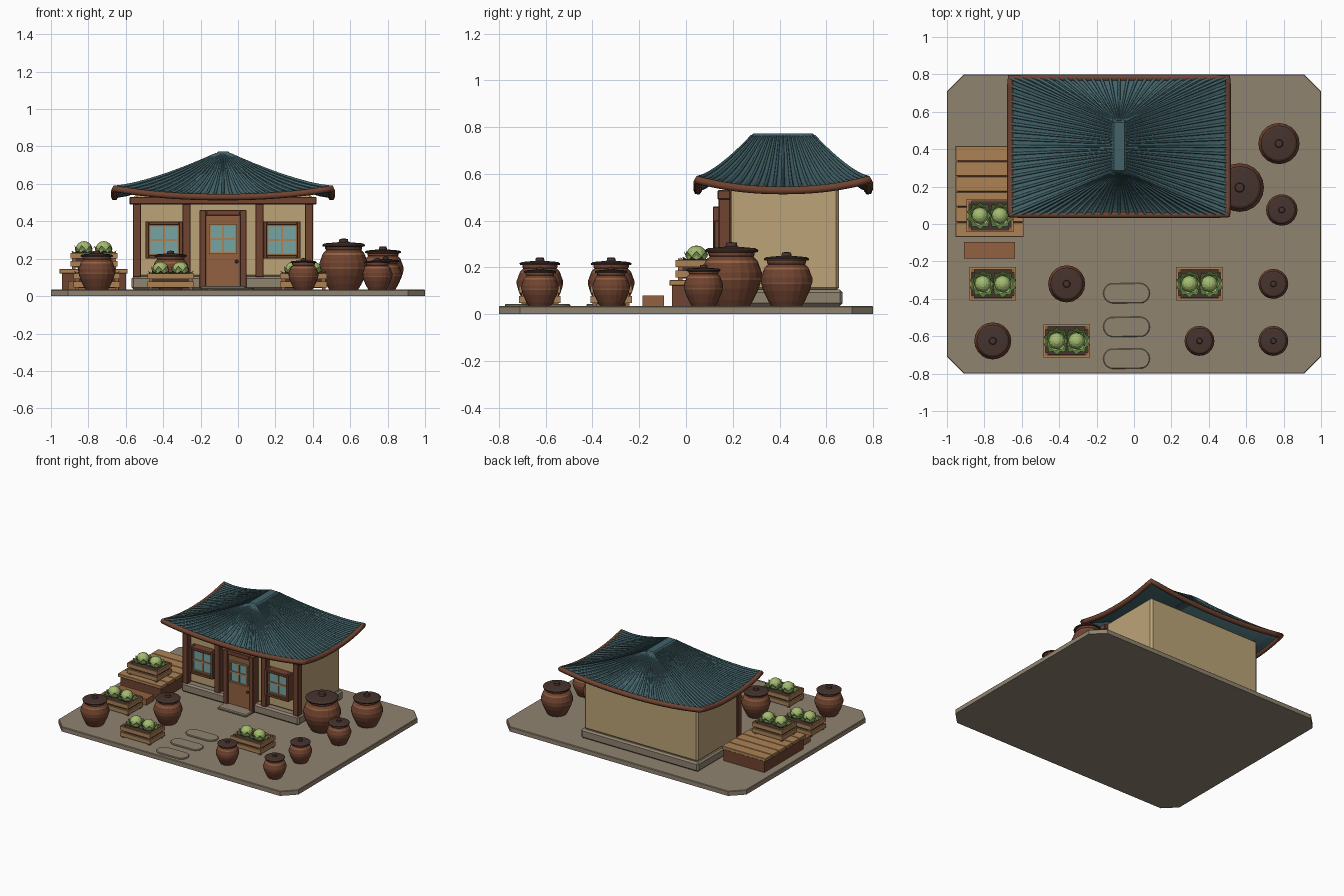
import bpy, bmesh, math
from mathutils import Vector, Matrix

if "Cube" in bpy.data.objects:
    bpy.data.objects.remove(bpy.data.objects["Cube"], do_unlink=True)


def material(name, *rgb):
    lin = [((c / 255 + 0.055) / 1.055) ** 2.4 for c in rgb] + [1]
    m = bpy.data.materials.new(name)
    m.use_nodes = True
    m.diffuse_color = lin
    m.node_tree.nodes["Principled BSDF"].inputs["Base Color"].default_value = lin
    return m


TILE = material("roof_teal", 66, 98, 104)
WOOD = material("red_brown", 112, 67, 48)
DOOR = material("mid_brown", 146, 97, 64)
PLANK = material("plank_tan", 172, 130, 86)
WALL = material("plaster", 188, 164, 120)
STONE = material("stone", 144, 131, 112)
GLASS = material("glass", 118, 164, 164)
LEAF = material("pale_green", 164, 188, 112)
DARKLEAF = material("dark_green", 84, 118, 56)
DARK = material("dark_brown", 70, 51, 45)


def finish(name, bm, *mats):
    me = bpy.data.meshes.new(name)
    bm.to_mesh(me)
    bm.free()
    for m in mats:
        me.materials.append(m)
    ob = bpy.data.objects.new(name, me)
    bpy.context.collection.objects.link(ob)
    return ob


def boxes(name, mat, items, bevel=0.0):
    """Each item is (x0, x1, y0, y1, z0, z1)."""
    bm = bmesh.new()
    for x0, x1, y0, y1, z0, z1 in items:
        mid = Vector((x0 + x1, y0 + y1, z0 + z1)) / 2
        size = Matrix.Diagonal((x1 - x0, y1 - y0, z1 - z0, 1))
        bmesh.ops.create_cube(bm, size=1, matrix=Matrix.Translation(mid) @ size)
    ob = finish(name, bm, mat)
    if bevel:
        mod = ob.modifiers.new("bevel", "BEVEL")
        mod.width, mod.segments = bevel, 1
    return ob


def prism(name, mat, outline, z0, z1, bevel=0.004):
    bm = bmesh.new()
    face = bm.faces.new([bm.verts.new((x, y, z0)) for x, y in outline])
    ext = bmesh.ops.extrude_face_region(bm, geom=[face])["geom"]
    bmesh.ops.translate(bm, vec=(0, 0, z1 - z0), verts=[v for v in ext if isinstance(v, bmesh.types.BMVert)])
    bmesh.ops.recalc_face_normals(bm, faces=bm.faces)
    rim = [e for e in bm.edges if all(v.co.z > (z0 + z1) / 2 for v in e.verts)]
    bmesh.ops.bevel(bm, geom=rim, offset=bevel, segments=1, affect="EDGES")
    return finish(name, bm, mat)


def tubes(name, mat, paths, depth, closed=False, taper=1.0):
    cu = bpy.data.curves.new(name, "CURVE")
    cu.dimensions = "3D"
    cu.bevel_depth, cu.bevel_resolution, cu.use_fill_caps = depth, 1, True
    for path in paths:
        sp = cu.splines.new("POLY")
        sp.points.add(len(path) - 1)
        sp.use_cyclic_u = closed
        for i, (pt, p) in enumerate(zip(sp.points, path)):
            pt.co = (*p, 1)
            pt.radius = 1 + (taper - 1) * i / (len(path) - 1)
    cu.materials.append(mat)
    ob = bpy.data.objects.new(name, cu)
    bpy.context.collection.objects.link(ob)
    bpy.ops.object.select_all(action="DESELECT")
    ob.select_set(True)
    bpy.context.view_layer.objects.active = ob
    bpy.ops.object.convert(target="MESH")


# Ground slab with cut corners, stepping stones and door step
G = 0.035
corner = [(1, 0.71), (0.91, 0.8)]
half = corner + [(-x, y) for x, y in reversed(corner)]
prism("ground", STONE, half + [(-x, -y) for x, y in half], 0, G)
for i, y in enumerate((-0.37, -0.55, -0.72)):
    ring = [math.tau * k / 20 for k in range(20)]
    oval = [(-0.04 + math.copysign(0.07, math.cos(a)) + 0.055 * math.cos(a), y + 0.055 * math.sin(a)) for a in ring]
    prism(f"stepping_stone_{i}", STONE, oval, G, G + 0.009)
boxes("door_step", STONE, [(-0.2, 0.04, 0.04, 0.15, G, 0.055)], 0.006)

# House body, symmetric about CX
CX, CY = -0.08, 0.415
boxes("plinth", STONE, [(CX - 0.49, CX + 0.49, 0.135, 0.67, G, 0.105)], 0.012)
boxes("walls", WALL, [(CX - 0.475, CX + 0.475, 0.18, 0.655, 0.1, 0.545)], 0.014)
timber = [(CX - 0.5, CX + 0.5, 0.135, 0.19, 0.49, 0.53)]
for x in (-0.46, -0.195, 0.195, 0.46):
    timber.append((CX + x - 0.022, CX + x + 0.022, 0.14, 0.19, 0.1, 0.5))
boxes("posts_and_beam", WOOD, timber, 0.004)


def frame(x0, x1, z0, z1, w, y0, y1):
    return [(x0, x0 + w, y0, y1, z0, z1), (x1 - w, x1, y0, y1, z0, z1),
            (x0 + w, x1 - w, y0, y1, z0, z0 + w), (x0 + w, x1 - w, y0, y1, z1 - w, z1)]


def glazing(name, x, z, w, h, y):
    """Glass with a slim border and a cross of glazing bars."""
    boxes(name + "_glass", GLASS, [(x - w, x + w, y, 0.18, z - h, z + h)])
    bars = frame(x - w, x + w, z - h, z + h, 0.01, y - 0.008, y)
    bars += [(x - 0.006, x + 0.006, y - 0.007, y, z - h, z + h), (x - w, x + w, y - 0.007, y, z - 0.006, z + 0.006)]
    boxes(name + "_bars", PLANK, bars)


for side, x in (("right", CX - 0.315), ("left", CX + 0.315)):
    boxes(side + "_window_frame", WOOD, frame(x - 0.1, x + 0.1, 0.2, 0.4, 0.02, 0.12, 0.19), 0.003)
    glazing(side + "_window", x, 0.3, 0.082, 0.082, 0.145)

boxes("door_frame", WOOD, [(CX - 0.125, CX - 0.09, 0.115, 0.19, 0.04, 0.46), (CX + 0.09, CX + 0.125, 0.115, 0.19, 0.04, 0.46),
                           (CX - 0.09, CX + 0.09, 0.115, 0.19, 0.43, 0.46)], 0.003)
boxes("door", DOOR, [(CX - 0.092, CX + 0.092, 0.13, 0.18, 0.05, 0.435)])
glazing("door_window", CX, 0.305, 0.075, 0.08, 0.127)
bm = bmesh.new()
bmesh.ops.create_uvsphere(bm, u_segments=10, v_segments=6, radius=0.01, matrix=Matrix.Translation((CX + 0.073, 0.122, 0.185)))
finish("door_knob", bm, DARK)

# Hipped roof: rings swept from the lifted eave up to a short ridge
EX, EY, RX, RY = 0.58, 0.365, 0.036, 0.135


def roof_point(side, u, t, lift=0.0):
    """side 0-3 around the roof, u -1..1 along it, t 0 at ridge, 1 at eave."""
    ux, uy = [(u, -1), (1, u), (-u, 1), (-1, -u)][side]
    eave = 0.535 + 0.045 * abs(u) ** 2.2
    z = 0.76 + (eave - 0.76) * (1 - (1 - t) ** 1.4) + lift
    return Vector((CX + ux * (RX + (EX - RX) * t), CY + uy * (RY + (EY - RY) * t), z))


N, ROWS = 16, 9
loop = [(s, -1 + 2 * i / N) for s in range(4) for i in range(N)]
bm = bmesh.new()
rings = [[bm.verts.new(roof_point(s, u, r / ROWS)) for s, u in loop] for r in range(ROWS + 1)]
for a, b in zip(rings, rings[1:]):
    for i in range(len(loop)):
        j = (i + 1) % len(loop)
        bm.faces.new((a[i], b[i], b[j], a[j]))
bm.faces.new(rings[0])
bmesh.ops.recalc_face_normals(bm, faces=bm.faces)
roof = finish("roof", bm, TILE)
solid = roof.modifiers.new("thickness", "SOLIDIFY")
solid.thickness, solid.offset = 0.012, -1
ribs = []
for s in range(4):
    count = 24 if s % 2 == 0 else 18
    for k in range(count):
        u = -1 + 2 * k / count
        ribs.append([roof_point(s, u, 1 - r / ROWS, 0.003) for r in range(ROWS + 1)])
tubes("roof_ribs", TILE, ribs, 0.009, taper=0.45)
tubes("eave_trim", WOOD, [[roof_point(s, u, 1, -0.006) for s, u in loop]], 0.019, closed=True)
boxes("ridge_cap", TILE, [(CX - 0.04, CX + 0.04, CY - 0.14, CY + 0.14, 0.745, 0.772)], 0.012)

# Side deck with planks, and its step
boxes("deck_base", WOOD, [(-0.94, -0.6, -0.06, 0.41, G, 0.125)])
step = 0.49 / 6
boxes("deck_planks", PLANK, [(-0.955, -0.59, -0.07 + step * i, -0.074 + step * (i + 1), 0.122, 0.145) for i in range(6)], 0.002)
boxes("deck_step", DOOR, [(-0.91, -0.635, -0.185, -0.095, G, 0.08)])


# Lidded storage jars: a lathed profile scaled by the belly radius
PROFILE = [(0, 0), (0.6, 0), (0.72, 0.2), (0.9, 0.58), (0.98, 0.85), (1, 0.92), (1, 1.1), (0.97, 1.17), (0.88, 1.42),
           (0.84, 1.5), (0.72, 1.62), (0.76, 1.68), (0.76, 1.76), (0.86, 1.77), (0.88, 1.84), (0.78, 1.9), (0.2, 1.95), (0.17, 2.08), (0, 2.1)]


def jar(name, x, y, r):
    bm = bmesh.new()
    seg = 20
    rows = [[bm.verts.new((x + r * p * math.cos(math.tau * k / seg), y + r * p * math.sin(math.tau * k / seg), G + r * h))
             for k in range(seg)] for p, h in PROFILE]
    for i, (a, b) in enumerate(zip(rows, rows[1:])):
        for k in range(seg):
            j = (k + 1) % seg
            f = bm.faces.new((a[k], a[j], b[j], b[k]))
            f.material_index = 2 if i > 11 else 1 if i in (4, 8) else 0
    bmesh.ops.remove_doubles(bm, verts=bm.verts, dist=1e-5)
    finish(name, bm, WOOD, DOOR, DARK)


for i, spec in enumerate([(0.565, 0.195, 0.13), (0.775, 0.43, 0.11), (0.79, 0.075, 0.084), (0.745, -0.32, 0.08), (0.745, -0.625, 0.08),
                          (0.35, -0.625, 0.08), (-0.36, -0.32, 0.099), (-0.755, -0.625, 0.099)]):
    jar(f"jar_{i}", *spec)


# Slatted crates, each with two cabbages
def crate(name, x, y, z):
    w, d = 0.125, 0.083
    slats = []
    for h in (0.012, 0.056):
        for s in (-1, 1):
            slats.append((x - w, x + w, y + s * d - 0.006, y + s * d + 0.006, z + h, z + h + 0.03))
            slats.append((x + s * (w - 0.006) - 0.006, x + s * (w - 0.006) + 0.006, y - d, y + d, z + h, z + h + 0.03))
    boxes(name + "_slats", PLANK, slats)
    posts = [(x + s * 0.108 - 0.009, x + s * 0.108 + 0.009, y + t * 0.07 - 0.009, y + t * 0.07 + 0.009, z, z + 0.092)
             for s in (-1, 1) for t in (-1, 1)]
    boxes(name + "_posts", DOOR, posts)
    boxes(name + "_soil", DARK, [(x - 0.115, x + 0.115, y - 0.076, y + 0.076, z + 0.008, z + 0.068)])
    bm = bmesh.new()
    for s in (-1, 1):
        c = Vector((x + s * 0.053, y, z + 0.07))
        bmesh.ops.create_uvsphere(bm, u_segments=12, v_segments=8, radius=0.044,
                                  matrix=Matrix.Translation(c + Vector((0, 0, 0.037))) @ Matrix.Diagonal((1, 1, 0.95, 1)))
        # Outer leaves spread dark; inner leaves cup the head
        for mat, n, tip, rise, width in ((1, 10, 0.074, 0.03, 0.02), (0, 7, 0.056, 0.055, 0.022)):
            for k in range(n):
                rot = Matrix.Rotation(math.tau * (k + 0.5 * mat) / n, 3, "Z")
                shape = [(0.02, 0, 0), (tip * 0.75, -width, rise * 0.55), (tip, 0, rise), (tip * 0.75, width, rise * 0.55)]
                f = bm.faces.new([bm.verts.new(c + rot @ Vector(p)) for p in shape])
                f.material_index = mat
    finish(name + "_cabbages", bm, LEAF, DARKLEAF)


for i, spot in enumerate([(-0.77, 0.045, 0.145), (-0.755, -0.32, G), (0.35, -0.32, G), (-0.36, -0.625, G)]):
    crate(f"crate_{i}", *spot)
